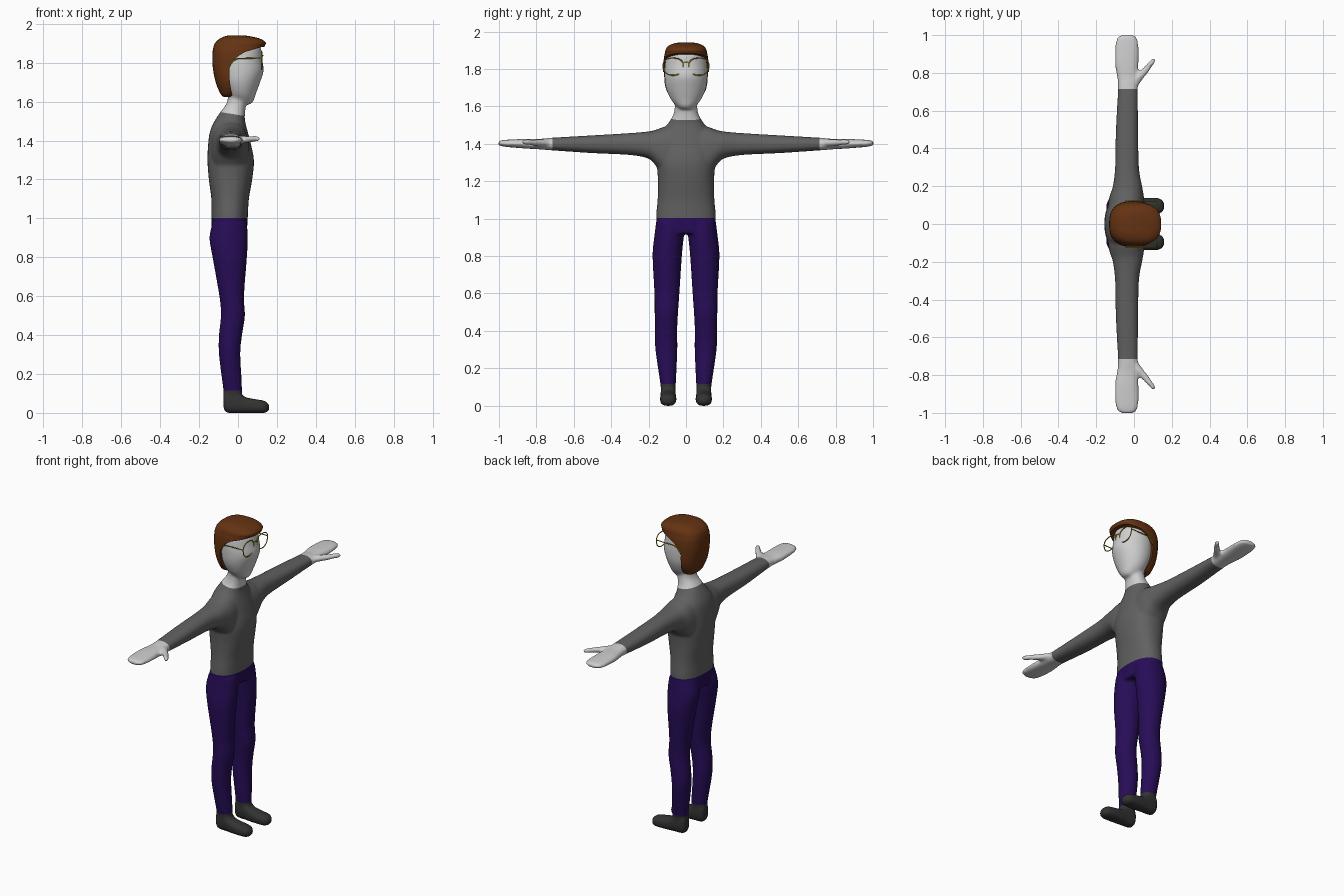
import bpy, bmesh, math
from mathutils import Vector

if "Cube" in bpy.data.objects:
    bpy.data.objects.remove(bpy.data.objects["Cube"])


def material(name, rgb):
    m = bpy.data.materials.new(name)
    m.diffuse_color = (*rgb, 1)
    m.use_nodes = True
    m.node_tree.nodes["Principled BSDF"].inputs["Base Color"].default_value = m.diffuse_color
    return m


SKIN = material("pale_skin", (0.62, 0.62, 0.62))
SHIRT = material("grey_shirt", (0.12, 0.12, 0.12))
TROUSERS = material("indigo_trousers", (0.02, 0.004, 0.095))
SHOES = material("charcoal_shoes", (0.033, 0.033, 0.033))
HAIR = material("brown_hair", (0.13, 0.033, 0.006))
GOLD = material("gold_frame", (0.42, 0.32, 0.01))


def smooth_rows(rows, k=4):
    """Catmull-Rom interpolation of the section table."""
    out = []
    for i in range(len(rows) - 1):
        a, b, c, d = rows[max(i - 1, 0)], rows[i], rows[i + 1], rows[min(i + 2, len(rows) - 1)]
        for j in range(k):
            t = j / k
            out.append([0.5 * (2 * q + (r - p) * t + (2 * p - 5 * q + 4 * r - s) * t * t
                               + (3 * q - p - 3 * r + s) * t ** 3) for p, q, r, s in zip(a, b, c, d)])
    return out + [list(rows[-1])]


def loft(bm, rows, axis, side=1, p=2.0, n=36):
    """Closed loft; each row is (position, a_min, a_max, b_min, b_max)."""
    rings = []
    for t, a0, a1, b0, b1 in smooth_rows(rows):
        ring = []
        for i in range(n):
            w = 2 * math.pi * i / n
            c, s = math.cos(w), math.sin(w)
            a = (a0 + a1) / 2 + (a1 - a0) / 2 * math.copysign(abs(c) ** (2 / p), c)
            b = (b0 + b1) / 2 + (b1 - b0) / 2 * math.copysign(abs(s) ** (2 / p), s)
            co = {"x": (t, side * a, b), "y": (a, side * t, b), "z": (a, side * b, t)}[axis]
            ring.append(bm.verts.new(co))
        rings.append(ring)
    for r0, r1 in zip(rings, rings[1:]):
        for i in range(n):
            bm.faces.new((r0[i], r0[(i + 1) % n], r1[(i + 1) % n], r1[i]))
    bm.faces.new(rings[0])
    bm.faces.new(rings[-1])


def sym(rows):
    """Rows (z, x0, x1, half_width) to full rows."""
    return [(z, x0, x1, -w, w) for z, x0, x1, w in rows]


def make(name, bm, mats):
    bmesh.ops.recalc_face_normals(bm, faces=bm.faces)
    me = bpy.data.meshes.new(name)
    bm.to_mesh(me)
    bm.free()
    ob = bpy.data.objects.new(name, me)
    bpy.context.collection.objects.link(ob)
    for m in mats:
        me.materials.append(m)
    return ob


def activate(ob):
    bpy.ops.object.select_all(action='DESELECT')
    ob.select_set(True)
    bpy.context.view_layer.objects.active = ob


def apply_all(ob):
    activate(ob)
    for m in list(ob.modifiers):
        bpy.ops.object.modifier_apply(modifier=m.name)


# Body: torso, head, limbs fused into one smooth skin
bm = bmesh.new()
loft(bm, sym([(0.92, -0.138, 0.045, 0.145), (1.0, -0.137, 0.05, 0.16), (1.1, -0.137, 0.056, 0.152),
              (1.2, -0.15, 0.073, 0.15), (1.3, -0.157, 0.082, 0.155), (1.4, -0.152, 0.062, 0.145),
              (1.46, -0.14, 0.046, 0.13), (1.51, -0.115, 0.035, 0.095), (1.55, -0.088, 0.037, 0.07),
              (1.6, -0.055, 0.042, 0.06), (1.68, -0.05, 0.042, 0.06)]), "z", p=2.3)
loft(bm, sym([(1.585, 0.0, 0.06, 0.03), (1.6, -0.03, 0.078, 0.05), (1.64, -0.06, 0.092, 0.083),
              (1.7, -0.09, 0.114, 0.108), (1.76, -0.108, 0.132, 0.115), (1.82, -0.112, 0.124, 0.113),
              (1.88, -0.1, 0.116, 0.1), (1.915, -0.06, 0.08, 0.06)]), "z")
for s in (1, -1):
    # arm and hand
    loft(bm, [(0.06, -0.14, 0.055, 1.2, 1.5), (0.12, -0.135, 0.055, 1.23, 1.49), (0.16, -0.125, 0.05, 1.28, 1.475),
              (0.2, -0.112, 0.043, 1.32, 1.466), (0.3, -0.1, 0.026, 1.34, 1.457), (0.5, -0.096, 0.022, 1.35, 1.445),
              (0.72, -0.085, 0.02, 1.365, 1.432), (0.78, -0.09, 0.022, 1.37, 1.426),
              (0.85, -0.101, 0.024, 1.374, 1.426), (0.95, -0.099, 0.024, 1.382, 1.422),
              (0.99, -0.085, 0.012, 1.388, 1.418), (1.003, -0.06, -0.01, 1.393, 1.412)], "y", s, 2.3)
    # thumb
    loft(bm, [(0.72, -0.03, 0.015, 1.385, 1.42), (0.76, -0.02, 0.042, 1.385, 1.424), (0.8, 0.02, 0.073, 1.388, 1.424),
              (0.83, 0.052, 0.094, 1.392, 1.424), (0.86, 0.08, 0.113, 1.394, 1.424),
              (0.877, 0.094, 0.111, 1.4, 1.42)], "y", s)
    # leg
    loft(bm, [(0.98, -0.13, 0.045, 0.005, 0.16), (0.9, -0.147, 0.051, 0.012, 0.17), (0.8, -0.131, 0.046, 0.022, 0.179),
              (0.6, -0.096, 0.031, 0.035, 0.169), (0.5, -0.088, 0.036, 0.042, 0.168), (0.4, -0.098, 0.021, 0.047, 0.167),
              (0.3, -0.098, 0.012, 0.046, 0.164), (0.12, -0.076, 0.021, 0.054, 0.138),
              (0.05, -0.068, 0.01, 0.06, 0.13)], "z", s)
    # shoe
    loft(bm, [(-0.075, 0.075, 0.115, 0.03, 0.1), (-0.06, 0.058, 0.132, 0.002, 0.12), (0.0, 0.055, 0.136, -0.001, 0.115),
              (0.03, 0.053, 0.137, -0.001, 0.085), (0.08, 0.051, 0.139, -0.001, 0.072),
              (0.13, 0.054, 0.137, -0.001, 0.064), (0.15, 0.064, 0.126, 0.005, 0.054),
              (0.16, 0.08, 0.11, 0.015, 0.042)], "x", s, 2.6)
body = make("body", bm, [SKIN, SHIRT, TROUSERS, SHOES])
rm = body.modifiers.new("fuse", 'REMESH')
rm.mode, rm.voxel_size = 'VOXEL', 0.008
sm = body.modifiers.new("soften", 'SMOOTH')
sm.factor, sm.iterations = 0.5, 8
apply_all(body)

# Cut clean clothing borders, then colour each zone
neck_co, neck_n = Vector((0.03, 0, 1.527)), Vector((0.16, 0, 1)).normalized()
bm = bmesh.new()
bm.from_mesh(body.data)
for co, no in [(neck_co, neck_n), ((0, 0, 1.003), (0, 0, 1)), ((0, 0, 0.115), (0, 0, 1)),
               ((0, 0.715, 0), (0, 1, 0)), ((0, -0.715, 0), (0, 1, 0))]:
    bmesh.ops.bisect_plane(bm, geom=bm.verts[:] + bm.edges[:] + bm.faces[:], plane_co=co, plane_no=no)
for f in bm.faces:
    c = f.calc_center_median()
    f.smooth = True
    if abs(c.y) > 0.715 or (c - neck_co).dot(neck_n) > 0:
        f.material_index = 0
    else:
        f.material_index = 1 if c.z > 1.003 else 2 if c.z > 0.115 else 3
bm.to_mesh(body.data)
bm.free()

# Hair: cap with a forward fringe, face opening cut by a side profile
bm = bmesh.new()
loft(bm, sym([(1.625, -0.075, -0.02, 0.045), (1.64, -0.09, 0.0, 0.075), (1.7, -0.115, 0.1, 0.112),
              (1.78, -0.13, 0.12, 0.12), (1.85, -0.131, 0.125, 0.119), (1.885, -0.125, 0.138, 0.113),
              (1.905, -0.115, 0.142, 0.108), (1.925, -0.092, 0.11, 0.092), (1.938, -0.06, 0.05, 0.06),
              (1.941, -0.03, 0.02, 0.03)]), "z", p=2.6)
hair = make("hair", bm, [HAIR])
bm = bmesh.new()
profile = [(-0.03, 1.5), (-0.03, 1.63), (-0.042, 1.7), (-0.045, 1.77), (-0.03, 1.8), (-0.005, 1.83),
           (0.036, 1.855), (0.12, 1.88), (0.25, 1.9), (0.25, 1.5)]
face = bm.faces.new([bm.verts.new((x, -0.3, z)) for x, z in profile])
ext = bmesh.ops.extrude_face_region(bm, geom=[face])
bmesh.ops.translate(bm, vec=(0, 0.6, 0), verts=[v for v in ext["geom"] if isinstance(v, bmesh.types.BMVert)])
cutter = make("face_opening_cutter", bm, [HAIR])
cutter.hide_render = True
bo = hair.modifiers.new("opening", 'BOOLEAN')
bo.operation, bo.object, bo.solver = 'DIFFERENCE', cutter, 'EXACT'
apply_all(hair)
bpy.data.objects.remove(cutter)
activate(hair)
bpy.ops.object.shade_smooth_by_angle(angle=math.radians(40))


# Glasses: thin wire rims, bridge and temples
def wire(name, pts, cyclic=False):
    cu = bpy.data.curves.new(name, 'CURVE')
    cu.dimensions, cu.bevel_depth, cu.bevel_resolution = '3D', 0.003, 2
    sp = cu.splines.new('POLY')
    sp.points.add(len(pts) - 1)
    for q, co in zip(sp.points, pts):
        q.co = (*co, 1)
    sp.use_cyclic_u = cyclic
    ob = bpy.data.objects.new(name, cu)
    bpy.context.collection.objects.link(ob)
    cu.materials.append(GOLD)
    activate(ob)
    bpy.ops.object.convert(target='MESH')


for s, side in ((1, "left"), (-1, "right")):
    rim = []
    for i in range(32):
        w = 2 * math.pi * i / 32
        c, z = math.cos(w), math.sin(w)
        rim.append((0.122, s * (0.069 + 0.053 * math.copysign(abs(c) ** 0.85, c)),
                    1.822 + (0.036 if z > 0 else 0.056) * math.copysign(abs(z) ** 0.85, z)))
    wire(side + "_rim", rim, True)
    wire(side + "_temple", [(0.122, s * 0.122, 1.824), (0.0, s * 0.123, 1.822),
                            (-0.025, s * 0.122, 1.81), (-0.045, s * 0.12, 1.785)])
wire("bridge", [(0.122, -0.017, 1.83), (0.128, -0.008, 1.838), (0.128, 0.008, 1.838), (0.122, 0.017, 1.83)])
